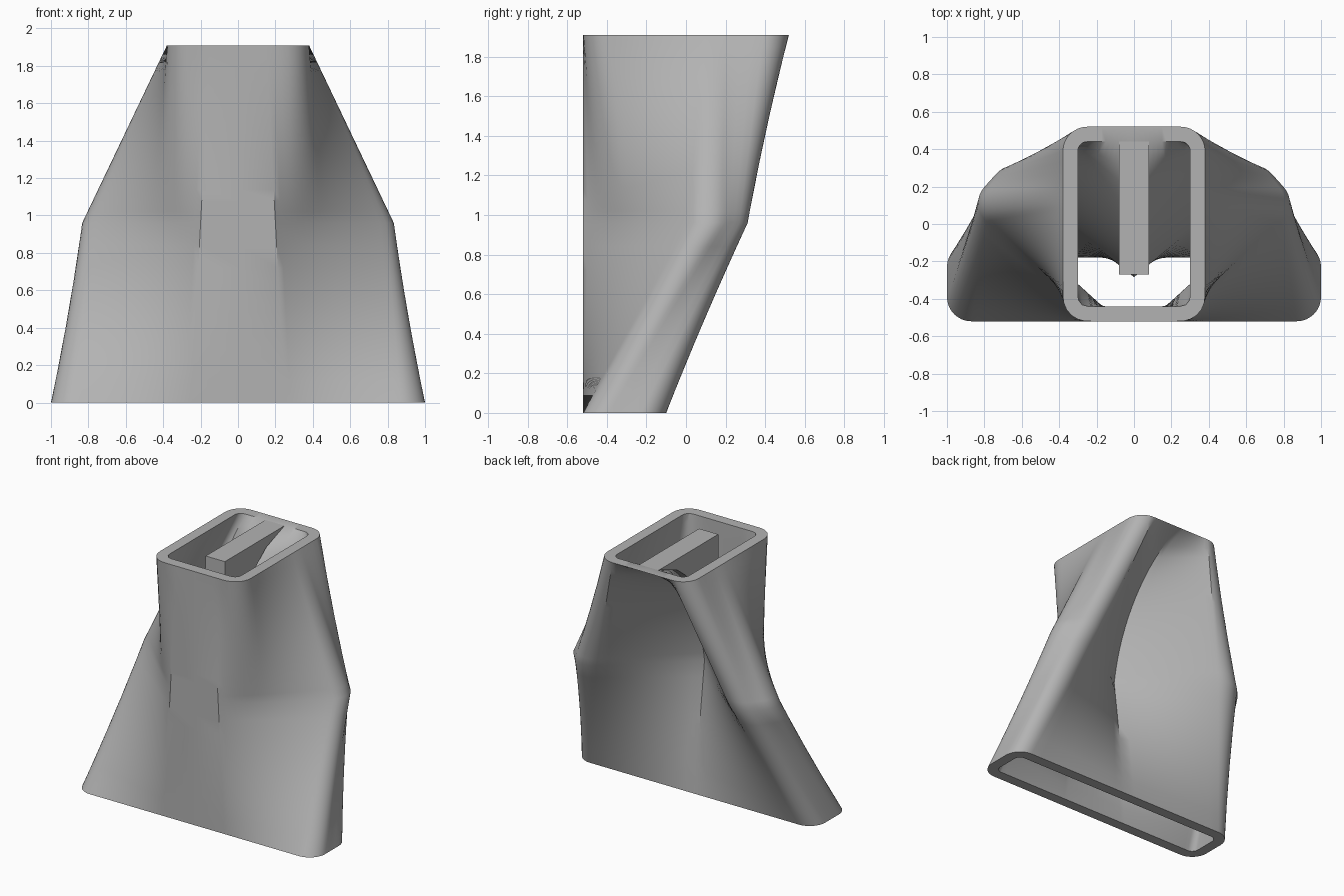
import bpy, bmesh, math
from mathutils import Vector

cube = bpy.data.objects.get("Cube")
if cube:
    bpy.data.objects.remove(cube, do_unlink=True)

grey = bpy.data.materials.new("light grey plastic")
grey.use_nodes = True
grey.diffuse_color = (0.45, 0.45, 0.45, 1)
grey.node_tree.nodes["Principled BSDF"].inputs["Base Color"].default_value = (0.45, 0.45, 0.45, 1)

HEIGHT, MID, WALL, RADIUS = 1.91, 0.96, 0.08, 0.13
FRONT = -0.52
TILT = math.radians(42)


def arc(cx, cy, r, a0, a1, n=8):
    steps = [a0 + (a1 - a0) * i / n for i in range(n + 1)]
    return [Vector((cx + r * math.cos(a), cy + r * math.sin(a))) for a in steps]


def resample(points, n):
    """Spread n even steps along a polyline, leaving out its last point."""
    lengths = [(b - a).length for a, b in zip(points, points[1:])]
    total, result = sum(lengths), []
    for i in range(n):
        want, k = total * i / n, 0
        while k < len(lengths) - 1 and want > lengths[k]:
            want -= lengths[k]
            k += 1
        result.append(points[k].lerp(points[k + 1], want / max(lengths[k], 1e-9)))
    return result


BACK_STEPS = 10


def half_ring(notch, back_arc, side_arc, front):
    """Half a section, from the back centre round the side to the front centre."""
    ring = resample([notch, back_arc[0]], BACK_STEPS)
    ring += resample(back_arc, 8)
    ring += resample([back_arc[-1], side_arc[0]], 3)
    ring += resample(side_arc, 8)
    ring += resample([side_arc[-1]] + front, 20)
    return ring + [front[-1], Vector((0, front[-1].y))]


def sections(o):
    """Bottom, middle and top sections, moved inward by o."""
    r, q = RADIUS - o, math.pi / 2
    front_y = FRONT + o
    # wide slot at the bottom
    x = 1 - RADIUS
    bottom = half_ring(Vector((0, -0.10 - o)),
                       arc(x, -0.10 - RADIUS, r, q, 0),
                       arc(x, FRONT + RADIUS, r, 0, -q),
                       [Vector((0.25, front_y))])
    # two swept-back arms in the middle
    d = Vector((math.cos(TILT), math.sin(TILT)))
    n = Vector((d.y, -d.x))
    back = d * (0.727 - RADIUS) + n * (0.163 + RADIUS)
    side = d * (0.727 - RADIUS) + n * (0.518 - RADIUS)
    middle = half_ring(Vector((0, -0.22 - o * 0.8)),
                       arc(back.x, back.y, r, TILT + q, TILT),
                       arc(side.x, side.y, r, TILT, TILT - q),
                       [Vector((0.2 - o * 0.4, front_y))])
    # rounded rectangle at the top
    x = 0.38 - RADIUS
    top = half_ring(Vector((0, 0.52 - o)),
                    arc(x, 0.52 - RADIUS, r, q, 0),
                    [Vector((0.38 - o, 0.22)), Vector((0.38 - o, 0.08))],
                    arc(x, FRONT + RADIUS, r, 0, -q) + [Vector((0.15, front_y))])
    return bottom, middle, top


def dip(t):
    """How far the valley between the arms sinks, t running from top to middle."""
    return 0.6 * math.sqrt(t) * (1 - t)


def add_surface(bm, o):
    """Loft the sections into a mirrored tube and return its rings."""
    bottom, middle, top = sections(o)
    levels = [(bottom, middle, i / 8, MID * i / 8, 0) for i in range(8)]
    for i in range(17):
        f = i / 16
        levels.append((middle, top, f, MID + (HEIGHT - MID) * f, dip(1 - f)))
    rings = []
    for low, high, f, z, sink in levels:
        half = [a.lerp(b, f) for a, b in zip(low, high)]
        for i in range(BACK_STEPS):
            half[i].y -= sink * (1 - i / BACK_STEPS)
        full = half + [Vector((-p.x, p.y)) for p in half[-2:0:-1]]
        rings.append([bm.verts.new((p.x, p.y, z)) for p in full])
    for a, b in zip(rings, rings[1:]):
        bridge(bm, a, b)
    return rings


def bridge(bm, a, b):
    for i in range(len(a)):
        j = (i + 1) % len(a)
        bm.faces.new((a[i], a[j], b[j], b[i]))


def finish(bm, name, smooth):
    bmesh.ops.recalc_face_normals(bm, faces=bm.faces)
    mesh = bpy.data.meshes.new(name)
    bm.to_mesh(mesh)
    bm.free()
    mesh.materials.append(grey)
    obj = bpy.data.objects.new(name, mesh)
    bpy.context.collection.objects.link(obj)
    if smooth:
        bpy.ops.object.select_all(action="DESELECT")
        obj.select_set(True)
        bpy.context.view_layer.objects.active = obj
        bpy.ops.object.shade_smooth_by_angle(angle=math.radians(35))


# hollow duct with open ends
bm = bmesh.new()
outer = add_surface(bm, 0)
inner = add_surface(bm, WALL)
bridge(bm, outer[0], inner[0])
bridge(bm, outer[-1], inner[-1])
finish(bm, "duct_shell", True)

# upright divider standing on the valley inside
bm = bmesh.new()
profile = [(-0.27, MID), (-0.27, HEIGHT), (0.44, HEIGHT)]
for i in range(1, 13):
    t = i / 12
    profile.append((0.44 - 0.69 * t - dip(t), HEIGHT + (MID - HEIGHT) * t))
face = bm.faces.new([bm.verts.new((-0.08, y, z)) for y, z in profile])
side = bmesh.ops.extrude_face_region(bm, geom=[face])
moved = [g for g in side["geom"] if isinstance(g, bmesh.types.BMVert)]
bmesh.ops.translate(bm, verts=moved, vec=(0.16, 0, 0))
finish(bm, "inner_divider", False)
